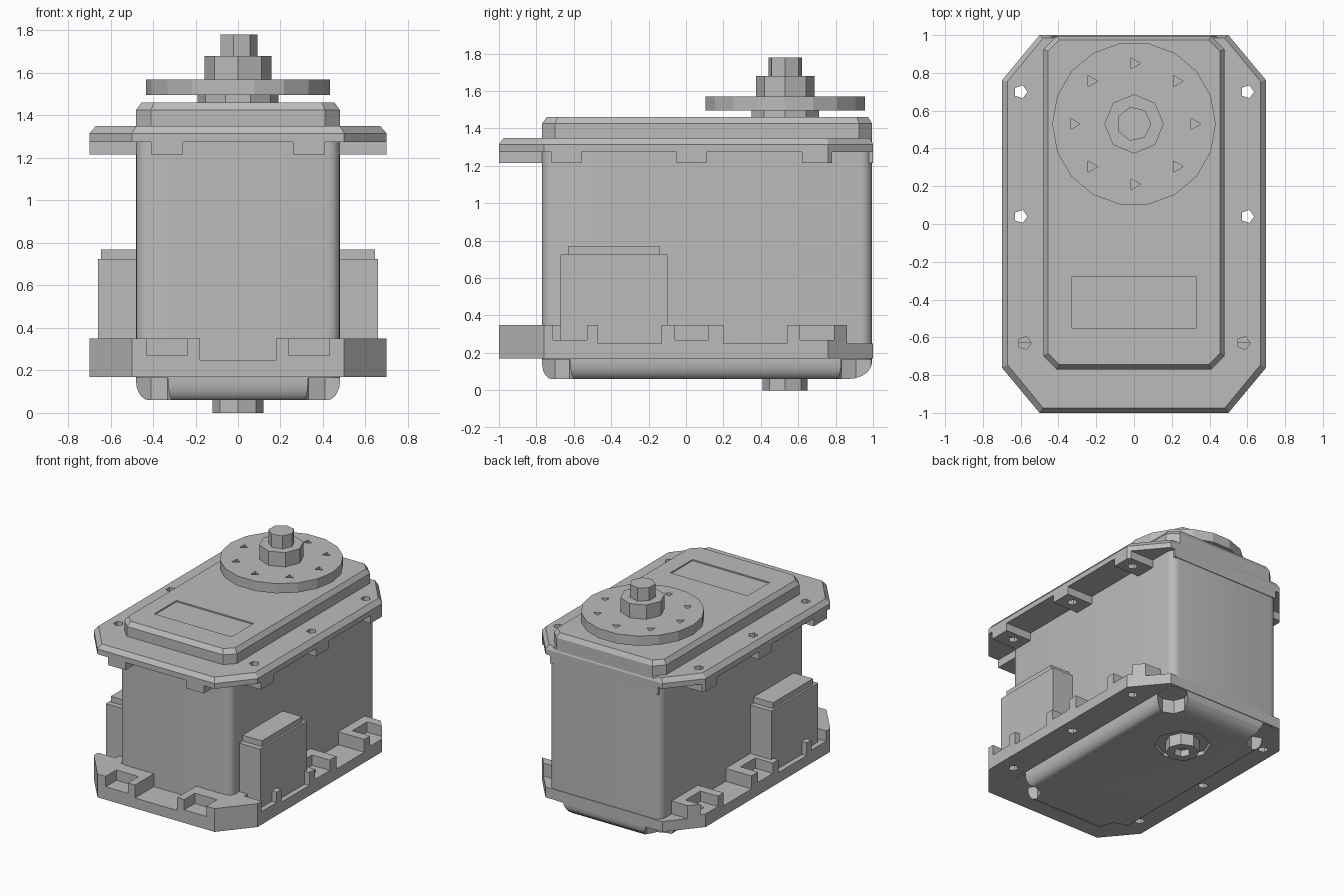
import bpy, bmesh, math

if "Cube" in bpy.data.objects:
    bpy.data.objects.remove(bpy.data.objects["Cube"], do_unlink=True)

GREY = (0.5, 0.5, 0.5, 1)
mat = bpy.data.materials.new("plain grey")
mat.use_nodes = True
mat.diffuse_color = GREY
mat.node_tree.nodes["Principled BSDF"].inputs["Base Color"].default_value = GREY


def finish(name, bm):
    bmesh.ops.recalc_face_normals(bm, faces=bm.faces)
    mesh = bpy.data.meshes.new(name)
    bm.to_mesh(mesh)
    bm.free()
    ob = bpy.data.objects.new(name, mesh)
    ob.data.materials.append(mat)
    bpy.context.collection.objects.link(ob)
    return ob


def loft(name, rings):
    """Closed solid through (outline, z) rings of equal point count."""
    bm = bmesh.new()
    loops = [[bm.verts.new((x, y, z)) for x, y in pts] for pts, z in rings]
    for a, b in zip(loops, loops[1:]):
        for i in range(len(a)):
            j = (i + 1) % len(a)
            bm.faces.new((a[i], a[j], b[j], b[i]))
    bm.faces.new(loops[0])
    bm.faces.new(loops[-1])
    return finish(name, bm)


def chamfered(hx, y0, y1, cx, cy):
    """Rectangle outline with cut corners."""
    return [(hx - cx, y0), (hx, y0 + cy), (hx, y1 - cy), (hx - cx, y1),
            (cx - hx, y1), (-hx, y1 - cy), (-hx, y0 + cy), (cx - hx, y0)]


def rounded(hx, y0, y1, r, n=5):
    """Rectangle outline with round corners."""
    pts = []
    for k, (sx, cy) in enumerate([(1, y1 - r), (-1, y1 - r), (-1, y0 + r), (1, y0 + r)]):
        for i in range(n + 1):
            a = (k + i / n) * math.pi / 2
            pts.append((sx * (hx - r) + r * math.cos(a), cy + r * math.sin(a)))
    return pts


def disc(name, x, y, r, z0, z1, n, top=1.0):
    def ring(rad):
        return [(x + rad * math.cos(math.tau * i / n), y + rad * math.sin(math.tau * i / n))
                for i in range(n)]
    return loft(name, [(ring(r), z0), (ring(r * top), z1)])


def box(name, x0, x1, y0, y1, z0, z1):
    o = [(x0, y0), (x1, y0), (x1, y1), (x0, y1)]
    return loft(name, [(o, z0), (o, z1)])


def cut(ob, cutters):
    for c in cutters:
        c.hide_render = True
        m = ob.modifiers.new("cut", 'BOOLEAN')
        m.operation, m.solver, m.object = 'DIFFERENCE', 'EXACT', c
        bpy.context.view_layer.objects.active = ob
        bpy.ops.object.modifier_apply(modifier=m.name)
        bpy.data.objects.remove(c, do_unlink=True)


def side_boxes(x0, x1, y0, y1, z0, z1):
    """Mirrored pair of cutting boxes."""
    return [box("cutter", min(s * x0, s * x1), max(s * x0, s * x1), y0, y1, z0, z1)
            for s in (1, -1)]


def smooth(ob):
    bpy.ops.object.select_all(action='DESELECT')
    ob.select_set(True)
    bpy.context.view_layer.objects.active = ob
    bpy.ops.object.shade_smooth_by_angle(angle=math.radians(32))


SHAFT_Y = 0.53
HOLES = [(0.6, 0.7), (0.6, 0.04), (0.58, -0.63)]


def bolt_holes(z0, z1):
    return [disc("cutter", s * x, y, 0.036, z0, z1, 5) for s in (1, -1) for x, y in HOLES]


# Main case with round vertical corners
smooth(loft("case_body", [(rounded(0.48, -0.77, 0.995, 0.06), z) for z in (0.2, 1.34)]))

# Bottom cover with rolled lower edge, corner screw pockets and shaft recess
rings = []
for i in range(6):
    a = i / 5 * math.pi / 2
    d = 1 - math.sin(a)
    rings.append((rounded(0.48 - 0.06 * d, -0.77 + 0.05 * d, 0.995 - 0.13 * d, 0.08),
                  0.06 + 0.09 * (1 - math.cos(a))))
rings.append((rounded(0.48, -0.77, 0.995, 0.08), 0.24))
base = loft("bottom_cover", rings)
cut(base, [disc("cutter", sx * 0.41, y, 0.11, 0, 0.165, 8)
           for sx in (1, -1) for y in (-0.7, 0.91)])
cut(base, [disc("cutter", 0, SHAFT_Y, 0.2, 0, 0.09, 8)])
smooth(base)

# Hollow rear bearing stub
stub = disc("bottom_stub", 0, SHAFT_Y, 0.12, 0, 0.1, 8)
cut(stub, [disc("cutter", 0, SHAFT_Y, 0.06, -0.1, 0.05, 6)])

# Lower flange: raised lugs with nut slots
outline = chamfered(0.7, -1, 1, 0.2, 0.24)
low = loft("lower_flange", [(outline, 0.17), (outline, 0.35)])
for y0, y1 in [(-0.47, -0.13), (0.2, 0.54), (0.86, 1.1)]:
    cut(low, side_boxes(0.46, 0.9, y0, y1, 0.25, 0.5))
cut(low, [box("cutter", -0.18, 0.18, -1.1, -0.75, 0.25, 0.5),
          box("cutter", -0.47, 0.47, -0.76, 1.1, 0.25, 0.5)])
for y in (-0.62, 0.03, 0.7):
    cut(low, side_boxes(0.55, 0.9, y - 0.09, y + 0.09, 0.27, 0.5))
cut(low, side_boxes(0.24, 0.43, -1.1, -0.87, 0.27, 0.5))
cut(low, bolt_holes(0, 0.5))

# Upper flange: bevelled rim with hanging lugs
top = loft("upper_flange", [(outline, 1.215), (outline, 1.315),
                            (chamfered(0.67, -0.975, 0.985, 0.19, 0.23), 1.35)])
for y0, y1 in [(-0.56, -0.05), (0.11, 0.62), (0.78, 1.1)]:
    cut(top, side_boxes(0.46, 0.9, y0, y1, 1.1, 1.275))
cut(top, side_boxes(0.41, 0.9, -1.1, -0.72, 1.1, 1.275))
cut(top, [box("cutter", -0.26, 0.26, -1.1, -0.75, 1.1, 1.275)])
cut(top, bolt_holes(1, 1.6))

# Top cover with bevelled edge and recessed label panel
cover = loft("top_cover", [(chamfered(0.48, -0.77, 0.995, 0.07, 0.07), 1.32),
                           (chamfered(0.48, -0.77, 0.995, 0.07, 0.07), 1.425),
                           (chamfered(0.455, -0.745, 0.975, 0.06, 0.06), 1.46)])
cut(cover, [box("cutter", -0.33, 0.33, -0.55, -0.28, 1.45, 1.6)])

# Side connector housings with stepped tops
for s, side in ((1, "left"), (-1, "right")):
    def housing(part, x, y0, y1, z0, z1):
        return box(side + part, min(s * 0.45, s * x), max(s * 0.45, s * x), y0, y1, z0, z1)
    housing("_housing", 0.66, -0.67, -0.1, 0.22, 0.725)
    housing("_housing_cap", 0.645, -0.63, -0.14, 0.7, 0.77)

# Output horn, hub and screw
disc("horn_collar", 0, SHAFT_Y, 0.19, 1.44, 1.52, 10)
horn = disc("horn_disc", 0, SHAFT_Y, 0.433, 1.495, 1.57, 18)
cut(horn, [disc("cutter", 0.32 * math.cos(a), SHAFT_Y + 0.32 * math.sin(a), 0.034, 1.4, 1.7, 3)
           for a in [math.tau * i / 8 for i in range(8)]])
disc("horn_hub", 0, SHAFT_Y, 0.157, 1.55, 1.68, 8)
disc("horn_screw", 0, SHAFT_Y, 0.092, 1.66, 1.78, 7)
